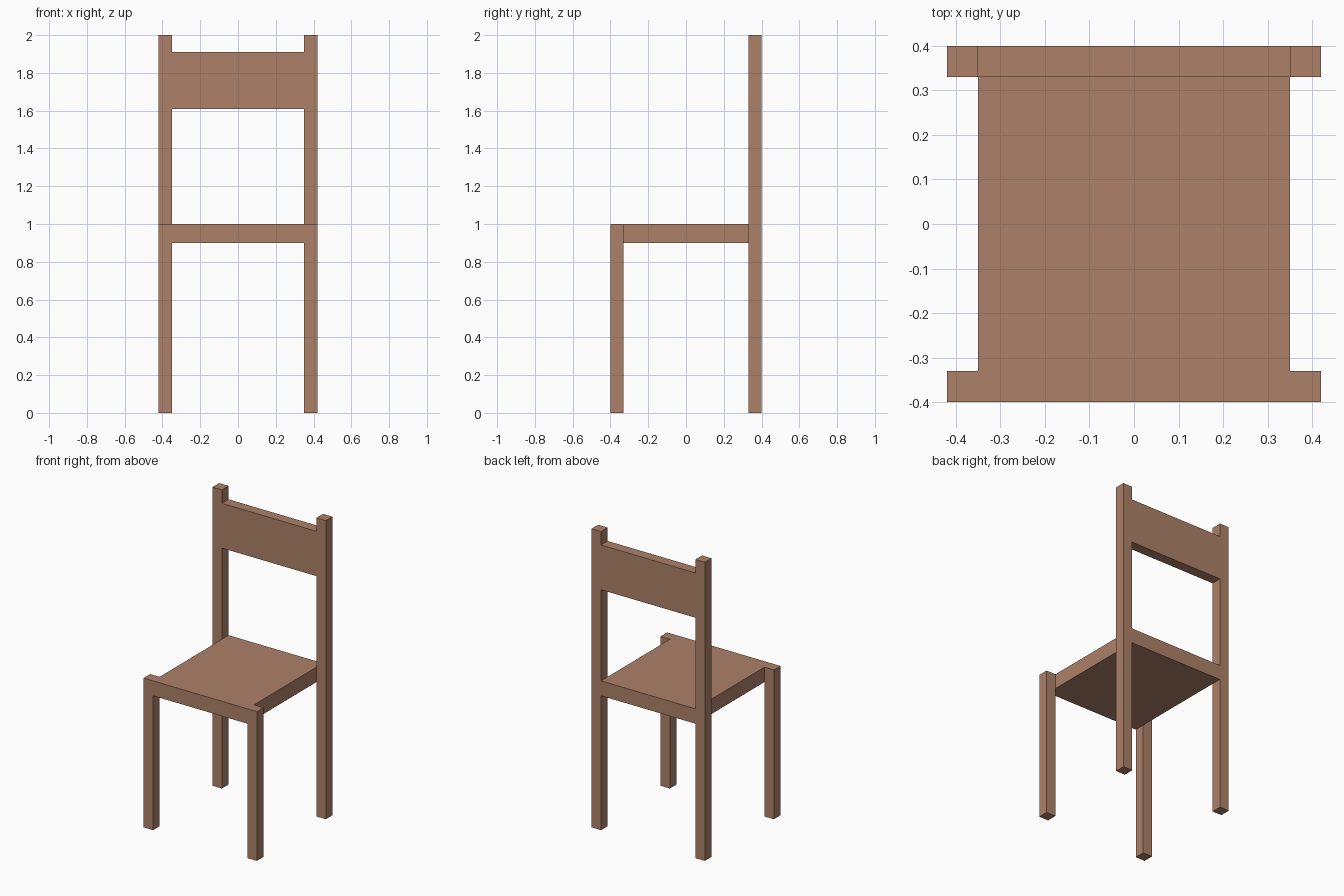
import bpy

if "Cube" in bpy.data.objects:
    bpy.data.objects.remove(bpy.data.objects["Cube"])

wood = bpy.data.materials.new("wood")
wood.diffuse_color = (0.42, 0.22, 0.14, 1)
wood.use_nodes = True
wood.node_tree.nodes["Principled BSDF"].inputs["Base Color"].default_value = wood.diffuse_color

HALF_IN, HALF_OUT = 0.35, 0.42   # inner and outer half width
DEPTH, POST = 0.40, 0.07         # half depth, post thickness


def box(name, x, y, z):
    """Axis-aligned box from (min, max) ranges."""
    bpy.ops.mesh.primitive_cube_add(size=1)
    ob = bpy.context.object
    ob.name = name
    ob.location = [(a + b) / 2 for a, b in (x, y, z)]
    ob.scale = [b - a for a, b in (x, y, z)]
    bpy.ops.object.transform_apply(location=True, rotation=False, scale=True)
    ob.data.materials.append(wood)
    return ob


# Seat slab and backrest panel between the posts
box("seat", (-HALF_IN, HALF_IN), (-DEPTH, DEPTH), (0.90, 1.00))
box("backrest", (-HALF_IN, HALF_IN), (DEPTH - POST, DEPTH), (1.61, 1.91))

# Short front legs and tall back posts on both sides
for side, s in (("left", -1), ("right", 1)):
    x = sorted((s * HALF_IN, s * HALF_OUT))
    box(f"front_leg_{side}", x, (-DEPTH, -DEPTH + POST), (0, 1.00))
    box(f"back_post_{side}", x, (DEPTH - POST, DEPTH), (0, 2.00))
